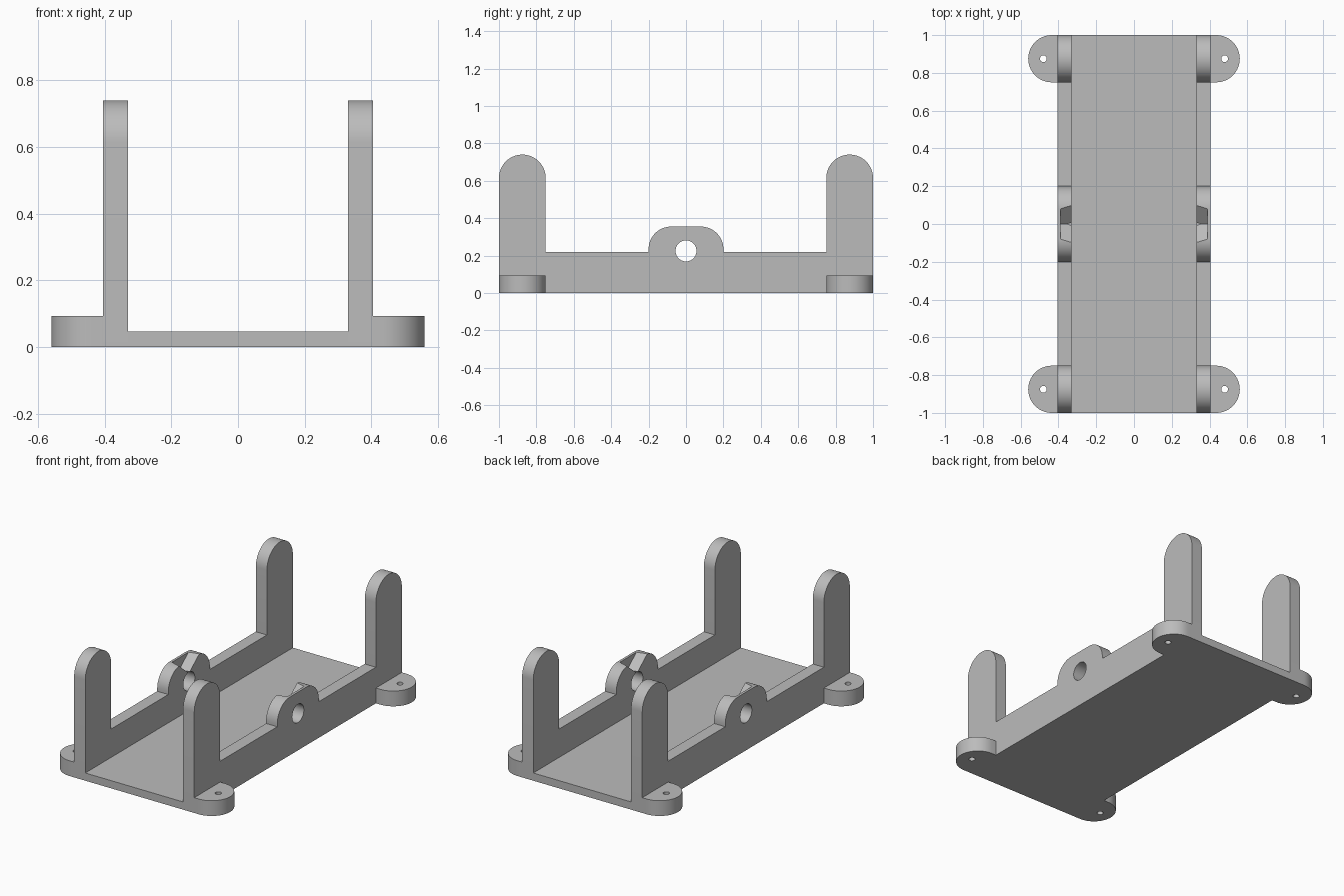
import bpy, bmesh, math

if "Cube" in bpy.data.objects:
    bpy.data.objects.remove(bpy.data.objects["Cube"])

grey = bpy.data.materials.new("plain_grey")
grey.diffuse_color = (0.5, 0.5, 0.5, 1)
grey.use_nodes = True
grey.node_tree.nodes["Principled BSDF"].inputs["Base Color"].default_value = grey.diffuse_color


def arc(cx, cy, r, a0, a1, n=20):
    """Points on an arc, angles in degrees."""
    return [(cx + r * math.cos(math.radians(a0 + (a1 - a0) * i / n)),
             cy + r * math.sin(math.radians(a0 + (a1 - a0) * i / n)))
            for i in range(n + 1)]


def loft(name, ring_a, ring_b):
    """Closed solid between two matching rings of 3D points."""
    bm = bmesh.new()
    a = [bm.verts.new(p) for p in ring_a]
    b = [bm.verts.new(p) for p in ring_b]
    bm.faces.new(a)
    bm.faces.new(b[::-1])
    n = len(a)
    for i in range(n):
        j = (i + 1) % n
        bm.faces.new((a[j], a[i], b[i], b[j]))
    bmesh.ops.recalc_face_normals(bm, faces=bm.faces[:])
    me = bpy.data.meshes.new(name)
    bm.to_mesh(me)
    bm.free()
    me.materials.append(grey)
    ob = bpy.data.objects.new(name, me)
    bpy.context.collection.objects.link(ob)
    return ob


def cut(ob, cutter):
    """Subtract the cutter and delete it."""
    mod = ob.modifiers.new("cut", 'BOOLEAN')
    mod.operation, mod.solver, mod.object = 'DIFFERENCE', 'EXACT', cutter
    activate(ob)
    bpy.ops.object.modifier_apply(modifier=mod.name)
    bpy.data.objects.remove(cutter, do_unlink=True)


def activate(ob):
    bpy.ops.object.select_all(action='DESELECT')
    ob.select_set(True)
    bpy.context.view_layer.objects.active = ob


def smooth(ob):
    activate(ob)
    bpy.ops.object.shade_smooth_by_angle(angle=math.radians(30))


X0, X1 = 0.33, 0.405      # inner and outer face of the side walls
WALL, LUG = 0.22, 0.355   # wall height and lug height

# Floor plate between the walls
floor = [(-X0, -1), (X0, -1), (X0, 1), (-X0, 1)]
loft("floor_plate", [(x, y, 0) for x, y in floor], [(x, y, 0.047) for x, y in floor])

# Side wall outline (y, z): two round-topped posts and a central lug
half = ([(0.08, LUG)] + arc(0.08, LUG - 0.12, 0.12, 90, 0, 14)[1:] + [(0.2, WALL), (0.75, WALL)]
        + arc(0.875, 0.615, 0.125, 180, 0, 28) + [(1, 0)])
outline = half + [(-y, z) for y, z in reversed(half)]


def vee(x, w, apex, top=0.42):
    """Cross-section of the notch, w wide each side at the lug top."""
    h = w * (top - apex) / (LUG - apex)
    return [(x, 0, apex), (x, h, top), (x, -h, top)]


for s, side in ((-1, "left"), (1, "right")):
    wall = loft(side + "_wall", [(s * X0, y, z) for y, z in outline],
                [(s * X1, y, z) for y, z in outline])
    # Pivot hole
    ring = arc(0, 0.225, 0.056, 0, 360, 40)[:-1]
    cut(wall, loft("hole_cutter", [(s * 0.3, y, z) for y, z in ring],
                   [(s * 0.45, y, z) for y, z in ring]))
    # V-shaped lead-in notch on the inner side of the lug
    cut(wall, loft("notch_cutter", vee(s * 0.32, 0.103, 0.272), vee(s * 0.39, 0.08, 0.29)))
    smooth(wall)

    # Mounting tabs with screw holes
    for t, end in ((-1, "front"), (1, "back")):
        cy = t * 0.875
        tab_pts = [(X1, -0.125)] + arc(0.435, 0, 0.125, -90, 90, 28) + [(X1, 0.125)]
        tab = loft(f"{end}_{side}_tab", [(s * x, cy + y, 0) for x, y in tab_pts],
                   [(s * x, cy + y, 0.093) for x, y in tab_pts])
        ring = arc(0.48, 0, 0.018, 0, 360, 24)[:-1]
        cut(tab, loft("screw_cutter", [(s * x, cy + y, -0.1) for x, y in ring],
                      [(s * x, cy + y, 0.2) for x, y in ring]))
        smooth(tab)
